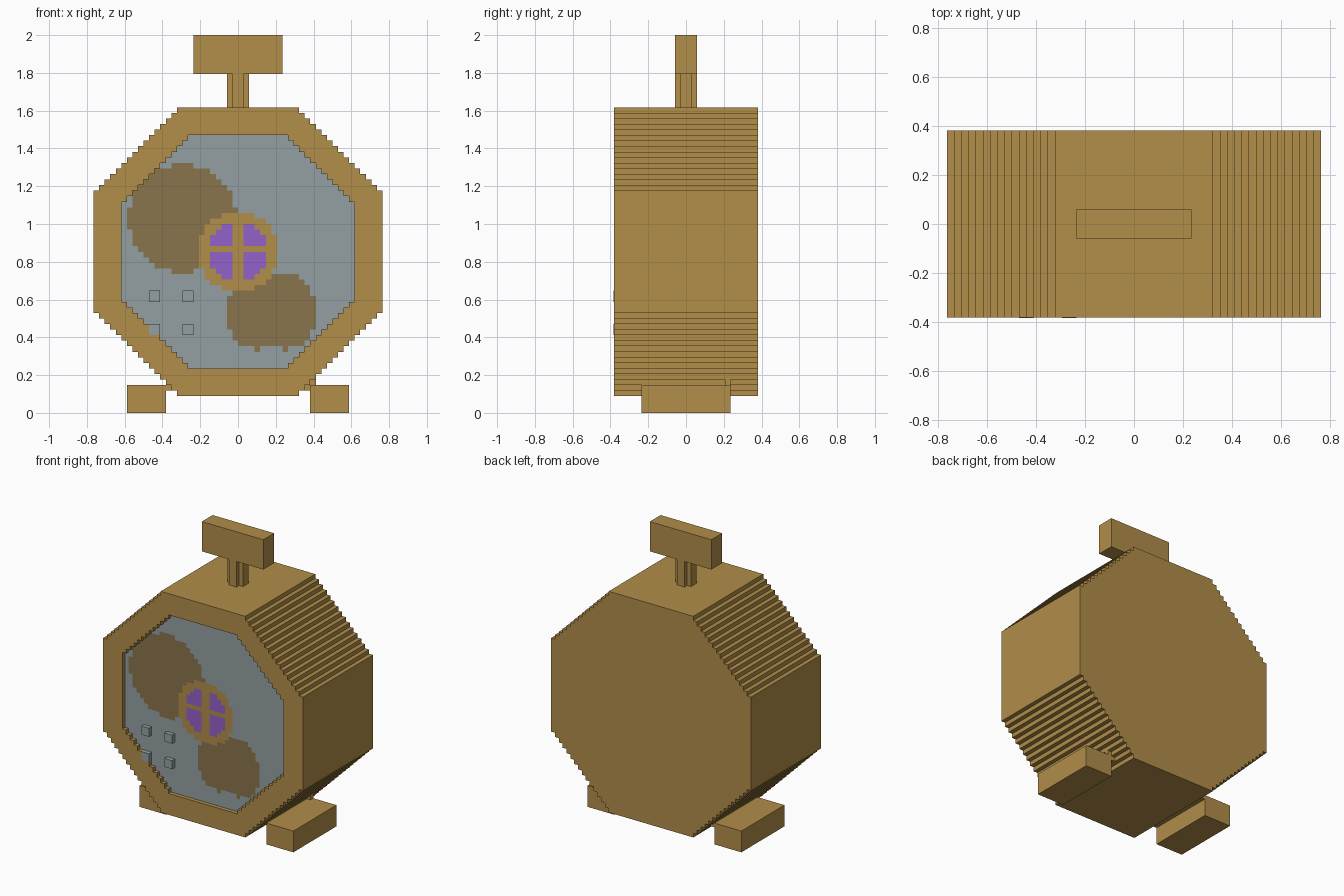
import bpy, bmesh
from mathutils import Vector

cube = bpy.data.objects.get("Cube")
if cube:
    bpy.data.objects.remove(cube, do_unlink=True)

U = 2 / 68      # size of one block
MID = 29        # height of the body centre, in blocks


def material(name, rgb):
    m = bpy.data.materials.new(name)
    m.use_nodes = True
    m.diffuse_color = (*rgb, 1)
    m.node_tree.nodes["Principled BSDF"].inputs["Base Color"].default_value = (*rgb, 1)
    return m


GOLD = material("gold", (0.445, 0.270, 0.067))
GREY = material("blue_grey", (0.296, 0.352, 0.371))
BROWN = material("dull_brown", (0.254, 0.178, 0.072))
PURPLE = material("purple", (0.296, 0.122, 0.578))


def finish(name, bm, mats):
    bmesh.ops.scale(bm, vec=(U, U, U), verts=bm.verts)
    me = bpy.data.meshes.new(name)
    bm.to_mesh(me)
    bm.free()
    for m in mats:
        me.materials.append(m)
    ob = bpy.data.objects.new(name, me)
    bpy.context.collection.objects.link(ob)
    return ob


def box(name, x, y, z, mat):
    """Box from (low, high) pairs in blocks."""
    bm = bmesh.new()
    bmesh.ops.create_cube(bm, size=1)
    lo, hi = (Vector(p) for p in zip(x, y, z))
    bmesh.ops.scale(bm, vec=hi - lo, verts=bm.verts)
    bmesh.ops.translate(bm, vec=(lo + hi) / 2, verts=bm.verts)
    return finish(name, bm, [mat])


def stepped_octagon(name, r, c, y0, y1):
    """Prism with an octagon outline whose slanted sides are stairs."""
    q = [(c, r)]
    for k in range(r - c):
        q += [(c + k, r - k - 1), (c + k + 1, r - k - 1)]
    ring = q + [(x, -z) for x, z in reversed(q)]
    ring += [(-x, -z) for x, z in q] + [(-x, z) for x, z in reversed(q)]
    bm = bmesh.new()
    face = bm.faces.new([bm.verts.new((x, y0, z + MID)) for x, z in ring])
    out = bmesh.ops.extrude_face_region(bm, geom=[face])
    new = [v for v in out["geom"] if isinstance(v, bmesh.types.BMVert)]
    bmesh.ops.translate(bm, vec=(0, y1 - y0, 0), verts=new)
    bmesh.ops.recalc_face_normals(bm, faces=bm.faces)
    return finish(name, bm, [GOLD])


# Body with a shallow recess in the front
body = stepped_octagon("body", 26, 11, -13, 13)
cutter = stepped_octagon("recess_cutter", 21, 9, -14, -12)
cutter.hide_render = True
mod = body.modifiers.new("recess", "BOOLEAN")
mod.operation, mod.solver, mod.object = "DIFFERENCE", "EXACT", cutter
bpy.context.view_layer.objects.active = body
bpy.ops.object.modifier_apply(modifier=mod.name)
bpy.data.objects.remove(cutter, do_unlink=True)


# Painted dial panel: hub, panes and two round patches
def panel_colour(x, z):
    d = x * x + z * z
    if d < 27 and abs(x) > 1 and not 0 < z < 1:
        return 3
    if d < 51:
        return 1
    if (x + 10) ** 2 + (z - 6) ** 2 < 92.6:
        return 2
    px, pz = x - 6, z + 11
    if px * px + pz * pz < 62.6 and -6 < pz < 7:
        return 2
    if abs(px) == 2.5 and pz == -6.5:
        return 2
    return 0


bm = bmesh.new()
for i in range(-21, 21):
    for j in range(-21, 21):
        x, z = i + 0.5, j + 0.5
        if abs(x) + abs(z) > 29.5:
            continue
        corners = [(i, j), (i + 1, j), (i + 1, j + 1), (i, j + 1)]
        f = bm.faces.new([bm.verts.new((a, -12.06, b + MID)) for a, b in corners])
        f.material_index = panel_colour(x, z)
bmesh.ops.remove_doubles(bm, verts=bm.verts, dist=0.01)
bmesh.ops.dissolve_limit(bm, angle_limit=0.01, verts=bm.verts, edges=bm.edges,
                         delimit={"MATERIAL"})
finish("dial_panel", bm, [GREY, GOLD, BROWN, PURPLE])

# Four buttons
for col, x in enumerate((-16, -10)):
    for row, z in enumerate((14, 20)):
        box(f"button_{col}_{row}", (x, x + 2), (-13.06, -12), (z, z + 2), GREY)

# Feet with small connecting blocks
for side, s in (("left", 1), ("right", -1)):
    box(f"foot_{side}", sorted((13 * s, 20 * s)), (-8, 8), (0, 5), GOLD)
box("foot_link_left", (12, 14), (7, 8), (4, 6), GOLD)
box("foot_link_right", (-13, -12), (-8, 8), (4, 5), GOLD)

# Cross-shaped post and top bar
box("post_wide", (-2, 2), (-1, 1), (55, 61), GOLD)
box("post_deep", (-1, 1), (-2, 2), (55, 61), GOLD)
box("top_bar", (-8, 8), (-2, 2), (61, 68), GOLD)
